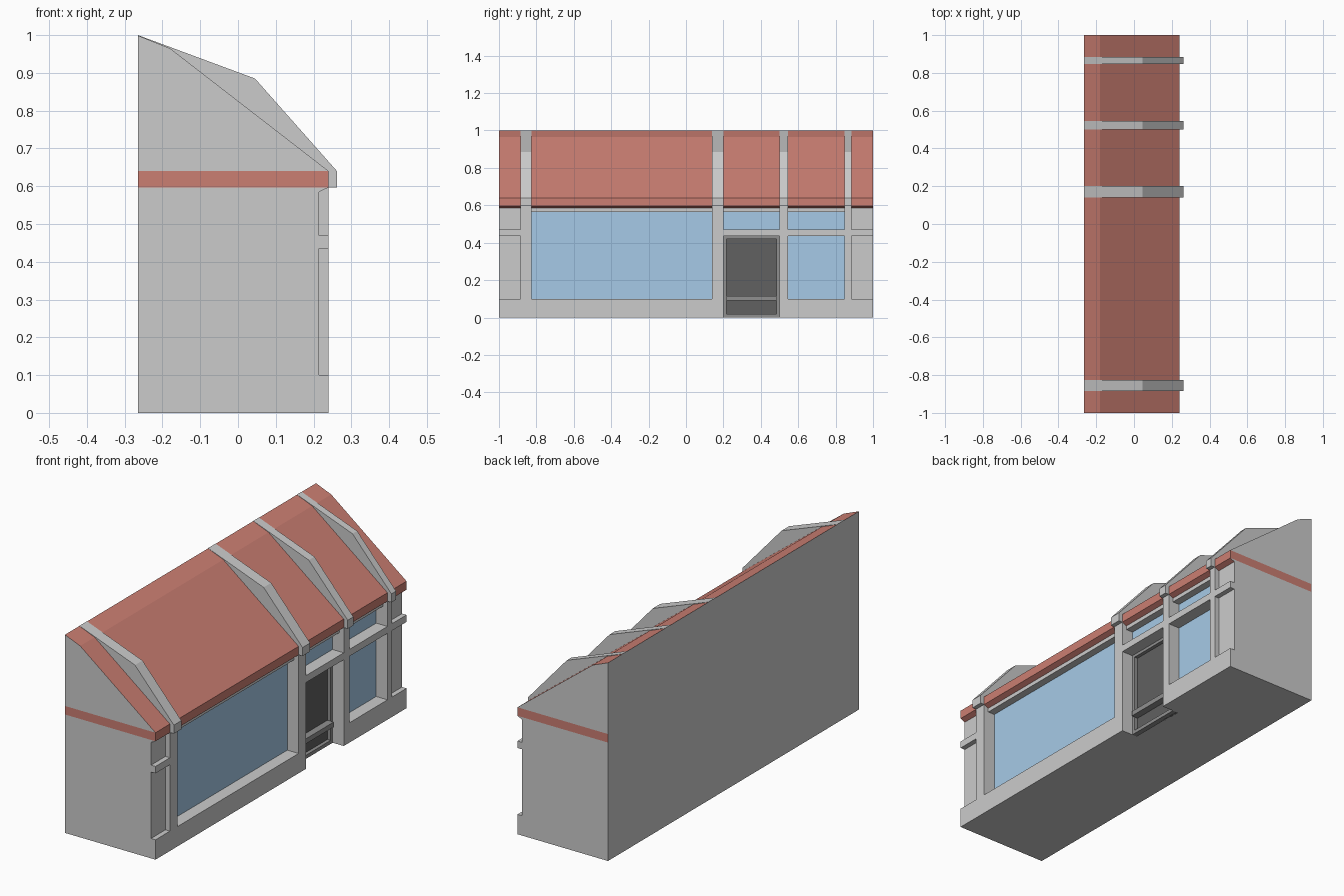
import bpy, bmesh
from mathutils import Vector

if "Cube" in bpy.data.objects:
    bpy.data.objects.remove(bpy.data.objects["Cube"])

BACK, FRONT, REVEAL, GLASS = -0.265, 0.24, 0.215, 0.175
EAVE, SILL = 0.597, 0.10


def material(name, rgb):
    m = bpy.data.materials.new(name)
    m.diffuse_color = (*rgb, 1)
    m.use_nodes = True
    m.node_tree.nodes["Principled BSDF"].inputs["Base Color"].default_value = m.diffuse_color
    return m


red = material("roof_red", (0.60, 0.21, 0.17))
blue = material("glass_blue", (0.38, 0.59, 0.80))
dark = material("door_dark", (0.12, 0.12, 0.12))
mid = material("door_frame_grey", (0.28, 0.28, 0.28))
grey = material("wall_grey", (0.8, 0.8, 0.8))


def add_prism(bm, profile, y0, y1):
    """Extrude an x-z outline along y."""
    face = bm.faces.new([bm.verts.new((x, y0, z)) for x, z in profile])
    ext = bmesh.ops.extrude_face_region(bm, geom=[face])["geom"]
    verts = [v for v in ext if isinstance(v, bmesh.types.BMVert)]
    bmesh.ops.translate(bm, verts=verts, vec=Vector((0, y1 - y0, 0)))


def rect(x0, x1, z0, z1):
    return [(x0, z0), (x1, z0), (x1, z1), (x0, z1)]


def finish(bm, name, mats=()):
    bmesh.ops.recalc_face_normals(bm, faces=bm.faces[:])
    mesh = bpy.data.meshes.new(name)
    bm.to_mesh(mesh)
    bm.free()
    obj = bpy.data.objects.new(name, mesh)
    for m in mats:
        mesh.materials.append(m)
    bpy.context.collection.objects.link(obj)
    return obj


def prisms(name, parts, mats=()):
    bm = bmesh.new()
    for profile, y0, y1 in parts:
        add_prism(bm, profile, y0, y1)
    return finish(bm, name, mats)


# Facade layout along y
ribs = [(-0.885, -0.825), (0.14, 0.20), (0.50, 0.545), (0.848, 0.885)]
windows = [(-0.825, 0.14, SILL, 0.565), (0.20, 0.50, 0.47, 0.565),
           (0.545, 0.848, 0.47, 0.565), (0.545, 0.848, SILL, 0.435)]
door_y = (0.20, 0.50)

# Wall recesses: glazed bays, shallow end bays and the doorway
cuts = []
for y0, y1, z0, z1 in windows:
    if z1 > 0.5:
        outline = [(GLASS, z0), (0.3, z0), (0.3, 0.7), (REVEAL, 0.7),
                   (REVEAL, z1), (GLASS, z1)]
    else:
        outline = rect(GLASS, 0.3, z0, z1)
    cuts.append((outline, y0, y1))
for y0, y1 in [(-1.1, -0.885), (0.885, 1.1)]:
    cuts.append((rect(REVEAL, 0.3, SILL, 0.435), y0, y1))
    cuts.append((rect(REVEAL, 0.3, 0.47, 0.7), y0, y1))
cuts.append((rect(0.15, 0.3, -0.1, 0.435), *door_y))

walls = prisms("walls", [(rect(BACK, FRONT, 0, EAVE), -1, 1)])
cutter = prisms("wall_cutter", cuts)
cutter.hide_render = True
mod = walls.modifiers.new("recesses", "BOOLEAN")
mod.operation, mod.solver, mod.object = "DIFFERENCE", "EXACT", cutter
bpy.context.view_layer.objects.active = walls
bpy.ops.object.modifier_apply(modifier=mod.name)
bpy.data.objects.remove(cutter)

# Window glass
prisms("window_glass", [(rect(GLASS - 0.01, GLASS + 0.002, z0, z1), y0, y1)
                        for y0, y1, z0, z1 in windows], [blue])

# Roof: red slopes, fascia, soffit and end bands, grey gables and back
bm = bmesh.new()
add_prism(bm, [(BACK, EAVE), (0.20, EAVE), (REVEAL, 0.585), (FRONT, EAVE),
               (FRONT, 0.64), (-0.18, 0.965), (BACK, 0.999)], -1, 1)
for z in (EAVE, 0.64):
    bmesh.ops.bisect_plane(bm, geom=bm.verts[:] + bm.edges[:] + bm.faces[:],
                           plane_co=(0, 0, z), plane_no=(0, 0, 1))
bmesh.ops.recalc_face_normals(bm, faces=bm.faces[:])
for f in bm.faces:
    z = f.calc_center_median().z
    gable = abs(f.normal.y) > 0.9 and not EAVE < z < 0.64
    f.material_index = 1 if gable or f.normal.x < -0.9 else 0
finish(bm, "roof", [red, grey])

# Raised roof ribs above the posts
rib = [(BACK, 0.95), (0.20, EAVE), (0.262, EAVE), (0.262, 0.64),
       (0.045, 0.885), (BACK, 1.0)]
prisms("roof_ribs", [(rib, y0, y1) for y0, y1 in ribs])

# Door: dark panels inside a frame with a projecting ledge
d0, d1 = door_y
prisms("door_panels", [(rect(0.145, 0.160, 0.0, 0.435), d0, d1)], [dark])
prisms("door_frame", [
    (rect(0.155, 0.178, 0, 0.435), d0, d0 + 0.016),
    (rect(0.155, 0.178, 0, 0.435), d1 - 0.016, d1),
    (rect(0.155, 0.178, 0.420, 0.435), d0 + 0.016, d1 - 0.016),
    (rect(0.155, 0.195, 0.090, 0.115), d0 + 0.016, d1 - 0.016),
    (rect(0.155, 0.178, 0, 0.018), d0 + 0.016, d1 - 0.016)], [mid])
